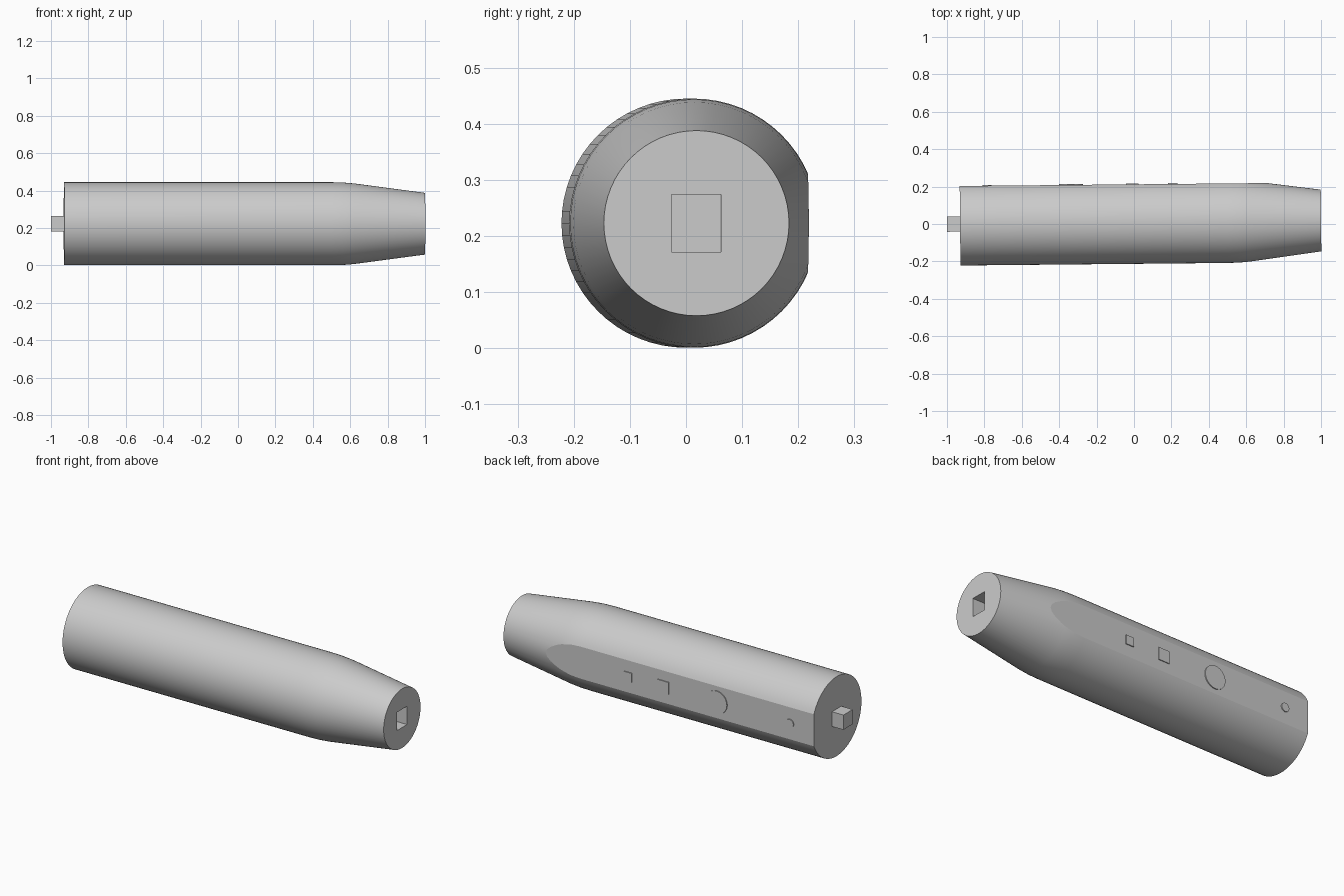
import bpy, bmesh, math
from mathutils import Matrix, Vector

if "Cube" in bpy.data.objects:
    bpy.data.objects.remove(bpy.data.objects["Cube"], do_unlink=True)

AXIS_Z = 0.223
FLAT_Y = 0.203
SEGMENTS = 64
# The handle's axis is turned very slightly about z
PLACE = Matrix.Translation((0, 0.009, AXIS_Z)) @ Matrix.Rotation(0.0096, 4, 'Z')

grey = bpy.data.materials.new("light_grey")
grey.use_nodes = True
grey.diffuse_color = (0.6, 0.6, 0.6, 1)
grey.node_tree.nodes["Principled BSDF"].inputs["Base Color"].default_value = (0.6, 0.6, 0.6, 1)


def add_object(name, bm):
    bmesh.ops.recalc_face_normals(bm, faces=bm.faces)
    mesh = bpy.data.meshes.new(name)
    bm.to_mesh(mesh)
    bm.free()
    mesh.materials.append(grey)
    obj = bpy.data.objects.new(name, mesh)
    obj.matrix_world = PLACE
    bpy.context.collection.objects.link(obj)
    return obj


def box(name, low, high):
    bm = bmesh.new()
    bmesh.ops.create_cube(bm, size=1)
    low, high = Vector(low), Vector(high)
    for v in bm.verts:
        v.co = (low + high) / 2 + v.co * (high - low)
    return add_object(name, bm)


def disc(name, x, radius):
    bm = bmesh.new()
    bmesh.ops.create_cone(bm, cap_ends=True, segments=40, radius1=radius,
                          radius2=radius, depth=0.01)
    bmesh.ops.transform(bm, verts=bm.verts, matrix=Matrix.Translation((x, FLAT_Y, 0))
                        @ Matrix.Rotation(math.pi / 2, 4, 'X'))
    return add_object(name, bm)


# Handle body: revolved profile with a tapered end
profile = [(-0.93, 0.222), (0.5, 0.222), (0.56, 0.2205), (0.62, 0.2155), (1.0, 0.165)]
bm = bmesh.new()
rings = []
for x, r in profile:
    rings.append([bm.verts.new((x, r * math.cos(a), r * math.sin(a)))
                  for a in (math.tau * i / SEGMENTS for i in range(SEGMENTS))])
for a, b in zip(rings, rings[1:]):
    for i in range(SEGMENTS):
        j = (i + 1) % SEGMENTS
        bm.faces.new((a[i], a[j], b[j], b[i]))
bm.faces.new(rings[0])
bm.faces.new(rings[-1])

# Long flat along the back
cut = bmesh.ops.bisect_plane(bm, geom=bm.verts[:] + bm.edges[:] + bm.faces[:], dist=1e-5,
                             plane_co=(0, FLAT_Y, 0), plane_no=(0, 1, 0), clear_outer=True)
bmesh.ops.edgeloop_fill(bm, edges=[e for e in cut["geom_cut"]
                                   if isinstance(e, bmesh.types.BMEdge)])
body = add_object("handle_body", bm)

# Rectangular socket in the tapered end
cutter = box("socket_cutter", (0.91, -0.044, -0.051), (1.05, 0.044, 0.051))
cutter.hide_render = True
mod = body.modifiers.new("socket", 'BOOLEAN')
mod.operation = 'DIFFERENCE'
mod.solver = 'EXACT'
mod.object = cutter
bpy.context.view_layer.objects.active = body
body.select_set(True)
bpy.ops.object.modifier_apply(modifier=mod.name)
bpy.data.objects.remove(cutter, do_unlink=True)

# Smooth round surface with crisp borders around the flat and the ends
bm = bmesh.new()
bm.from_mesh(body.data)
bm.normal_update()
for f in bm.faces:
    f.smooth = abs(f.normal.x) < 0.9 and f.normal.y < 0.9999
for e in bm.edges:
    e.smooth = (all(f.smooth for f in e.link_faces)
                and e.calc_face_angle(0) < math.radians(30))
bm.to_mesh(body.data)
bm.free()

# Square peg at the other end
box("end_peg", (-1.0, -0.041, -0.041), (-0.92, 0.041, 0.041))

# Thin raised controls on the flat
disc("small_round_button", -0.783, 0.024)
disc("large_round_button", -0.335, 0.064)
for name, x, half in (("large_square_button", -0.008, 0.034),
                      ("small_square_button", 0.21, 0.025)):
    box(name, (x - half, FLAT_Y - 0.005, -half), (x + half, FLAT_Y + 0.005, half))
